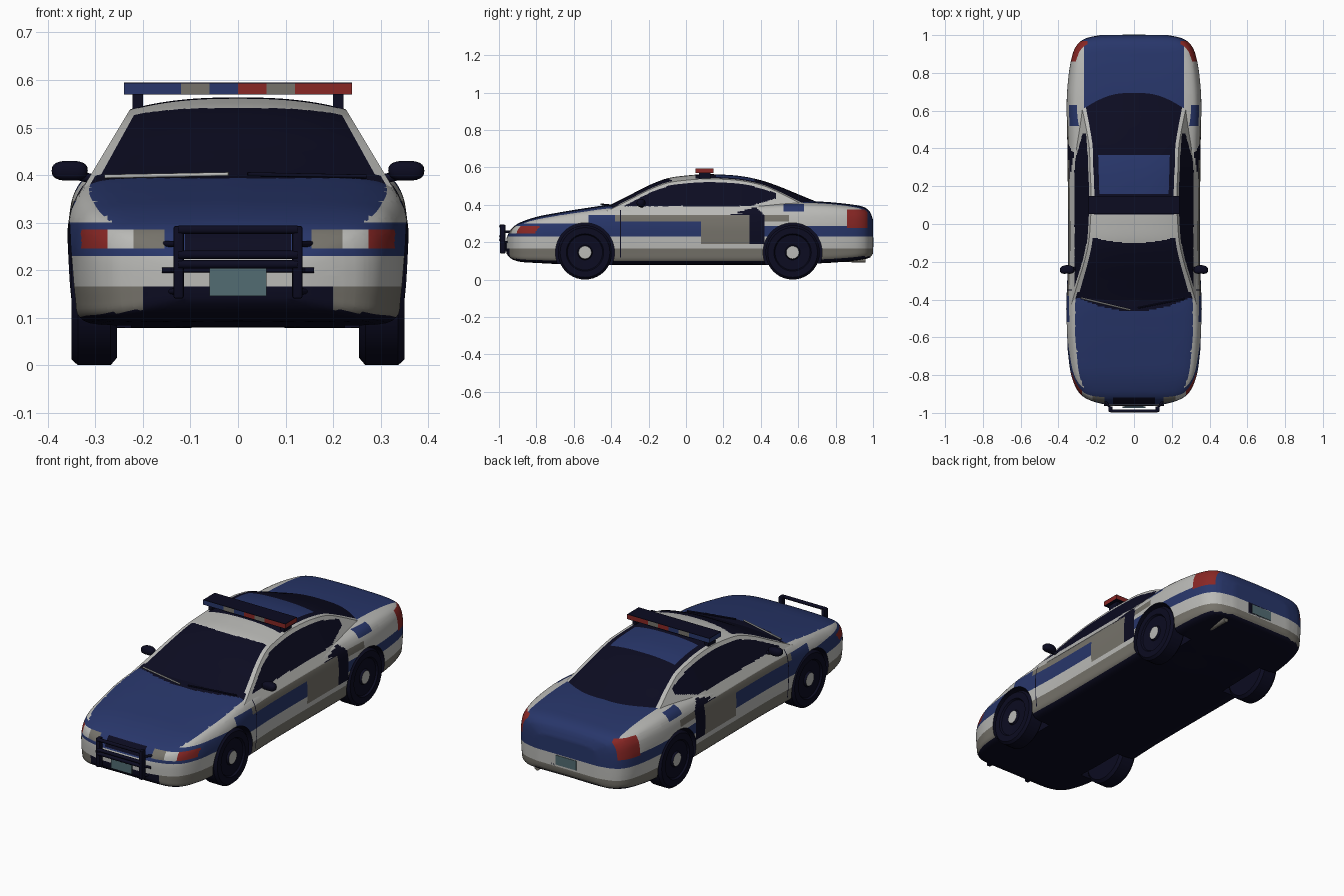
import bpy, bmesh, math
from mathutils import Vector, Matrix

if "Cube" in bpy.data.objects:
    bpy.data.objects.remove(bpy.data.objects["Cube"])

COLOURS = {"light_grey": (.49, .49, .47), "warm_grey": (.18, .17, .145), "blue": (.021, .037, .145),
           "dark_navy": (.0035, .0035, .015), "red": (.25, .02, .018), "plate_teal": (.085, .15, .17)}
MATS = []
for n, c in COLOURS.items():
    m = bpy.data.materials.new(n)
    m.diffuse_color = (*c, 1)
    m.use_nodes = True
    m.node_tree.nodes["Principled BSDF"].inputs["Base Color"].default_value = m.diffuse_color
    MATS.append(m)
LIGHT, GREY, BLUE, NAVY, RED, TEAL = range(6)


def finish(name, bm, rule=0, angle=35):
    """Turn a bmesh into an object, colouring faces by an index or a rule."""
    bmesh.ops.recalc_face_normals(bm, faces=bm.faces)
    for f in bm.faces:
        f.material_index = rule(f.calc_center_median(), f.normal) if callable(rule) else rule
    me = bpy.data.meshes.new(name)
    bm.to_mesh(me)
    bm.free()
    for m in MATS:
        me.materials.append(m)
    ob = bpy.data.objects.new(name, me)
    bpy.context.collection.objects.link(ob)
    if angle:
        smooth(ob, angle)
    return ob


def smooth(ob, angle):
    bpy.ops.object.select_all(action='DESELECT')
    ob.select_set(True)
    bpy.context.view_layer.objects.active = ob
    bpy.ops.object.shade_smooth_by_angle(angle=math.radians(angle))


def interp(tab, t):
    """Smooth interpolation of rows (t, a, b, ...)."""
    t = min(max(t, tab[0][0]), tab[-1][0])
    i = max(k for k in range(len(tab) - 1) if tab[k][0] <= t)
    p, q = tab[i], tab[i + 1]
    o, r = tab[max(i - 1, 0)], tab[min(i + 2, len(tab) - 1)]
    h = q[0] - p[0]
    s = (t - p[0]) / h
    out = []
    for k in range(1, len(p)):
        m0 = (q[k] - o[k]) / (q[0] - o[0]) * h
        m1 = (r[k] - p[k]) / (r[0] - p[0]) * h
        out.append((2*s**3 - 3*s*s + 1) * p[k] + (s**3 - 2*s*s + s) * m0
                   + (3*s*s - 2*s**3) * q[k] + (s**3 - s*s) * m1)
    return out


def loft(sections):
    """Skin half sections [(y, [(x, z)...])] that run from bottom centre to top centre."""
    bm = bmesh.new()
    rings = []
    for y, half in sections:
        ring = half + [(-x, z) for x, z in half[-2:0:-1]]
        rings.append([bm.verts.new((x, y, z)) for x, z in ring])
    n = len(rings[0])
    for a, b in zip(rings, rings[1:]):
        for j in range(n):
            bm.faces.new((a[j], a[(j+1) % n], b[(j+1) % n], b[j]))
    bm.faces.new(rings[0])
    bm.faces.new(rings[-1])
    return bm


def box(name, x, y, z, mat, bevel=0):
    bm = bmesh.new()
    bmesh.ops.create_cube(bm, size=1)
    for v in bm.verts:
        v.co = [r[0] + (c + .5) * (r[1] - r[0]) for c, r in zip(v.co, (x, y, z))]
    if bevel:
        bmesh.ops.bevel(bm, geom=bm.edges[:], offset=bevel, segments=2, affect='EDGES', profile=.5)
    return finish(name, bm, mat)


def rod(name, a, b, r, mat):
    a, b = Vector(a), Vector(b)
    bm = bmesh.new()
    rot = (b - a).to_track_quat('Z', 'Y').to_matrix().to_4x4()
    bmesh.ops.create_cone(bm, cap_ends=True, segments=12, radius1=r, radius2=r, depth=(b - a).length,
                          matrix=Matrix.Translation((a + b) / 2) @ rot)
    return finish(name, bm, mat)


# Body shell: y, half width, bottom, top
BODY = [(-.96, .13, .14, .22), (-.945, .20, .12, .255), (-.92, .26, .105, .285), (-.88, .30, .095, .308),
        (-.8, .332, .09, .335), (-.7, .347, .085, .355), (-.55, .36, .08, .38), (-.4, .357, .08, .40),
        (-.2, .35, .08, .405), (.1, .35, .08, .405), (.4, .352, .08, .412), (.6, .357, .085, .42),
        (.75, .35, .09, .415), (.88, .33, .10, .402), (.95, .30, .11, .388), (.985, .25, .12, .36),
        (1.0, .18, .14, .32)]
SECT = [(0, 0, 0), (.15, .8, 0), (.22, .95, .05), (.32, .985, .2), (.46, 1, .5), (.56, .995, .68),
        (.66, .96, .84), (.75, .87, .94), (.87, .6, .985), (1, 0, 1)]


def body_colour(c, n):
    x, y, z = abs(c.x), c.y, c.z
    w = interp(BODY, y)[0]
    if n.z < -.6:
        return NAVY
    if y < -.85 and x < .2 and .105 < z < .165 or y < -.9 and x < .112 and .237 < z < .285:
        return NAVY                                   # air intake and grille
    if y < -.74 and .245 < z < .285 and x > .155:     # headlamps and corner lamps
        if x < .275:
            return LIGHT if x > .22 else GREY
        if x < .33:
            return RED
    if .86 < y < .97 and .275 < z < .375 and x > .245:  # tail lamps
        return RED
    if abs(y + .35) < .0025 and z > .12:              # door seam
        return NAVY
    if y > -.46 + .8 * x * x and y < -.3 and x < .29 and n.z > .6:
        return NAVY                                   # cowl under the windscreen
    if .08 < y < .42 and z > .19 and n.z < .75:       # door panel and dark patch
        if z < .345:
            return NAVY if y > .34 else GREY
        if z < .345 + .28 * (y - .22) and z < .345 + .9 * (.42 - y):
            return NAVY
    if z < .165:
        return GREY
    if z < .23:
        return LIGHT
    if y < -.38:                                      # hood and front wings
        if x < .86 * w or y < -.87 or z < .30:
            return BLUE
        return BLUE if y > -.52 and z < .345 else LIGHT
    if y > .6 and n.z > .5 and x < .265 or y > .955:  # boot lid and tail
        return BLUE
    if .52 < y < .63 and .365 < z < .403 and x > .29:
        return BLUE
    if z < .31:
        return BLUE if y < .08 or z < .285 else LIGHT
    return GREY if z < .345 and y < .55 else LIGHT


ys = [-.96, -.953, -.945, -.935] + [-.925 + .0075 * i for i in range(253)] + [.972, .98, .985, .992, .997, 1.0]
secs = []
for y in ys:
    w, zb, zt = interp(BODY, y)
    secs.append((y, [(w * max(a, 0), zb + b * (zt - zb)) for a, b in (interp(SECT, j / 44) for j in range(45))]))
    secs[-1][1][0], secs[-1][1][-1] = (0, zb), (0, zt)
bm = loft(secs)
CUTS = ((2, (.165, .19, .23, .237, .245, .275, .285, .30, .31, .345, .365, .375, .403)),
        (1, (-.3525, -.3475, -.38, -.52, .08, .34, .42, .52, .55, .63, .86, .955, .97)),
        (0, (.112, .155, .2, .22, .245, .265, .275)))
for axis, vals in CUTS:                               # clean colour borders
    for v in vals + (tuple(-a for a in vals) if axis == 0 else ()):
        p, no = Vector((0, 0, 0)), Vector((0, 0, 0))
        p[axis], no[axis] = v, 1
        bmesh.ops.bisect_plane(bm, geom=bm.verts[:] + bm.edges[:] + bm.faces[:], plane_co=p, plane_no=no)
body = finish("body_shell", bm, body_colour, 0)

# Wheel arches cut out of the shell
WHEELS = [(s, y) for s in (-1, 1) for y in (-.54, .57)]
bm = bmesh.new()
for s, y in WHEELS:
    bmesh.ops.create_cone(bm, cap_ends=True, segments=48, radius1=.158, radius2=.158, depth=.3,
                          matrix=Matrix.Translation((s * .375, y, .145)) @ Matrix.Rotation(math.pi / 2, 4, 'Y'))
cutter = finish("arch_cutter", bm, NAVY, 0)
cutter.hide_render = True
mod = body.modifiers.new("arches", 'BOOLEAN')
mod.operation, mod.solver, mod.object = 'DIFFERENCE', 'EXACT', cutter
bpy.context.view_layer.objects.active = body
bpy.ops.object.modifier_apply(modifier=mod.name)
bpy.data.objects.remove(cutter)
smooth(body, 35)

# Cabin with glass
ROOF = [(-.44, .385), (-.4, .402), (-.3, .452), (-.2, .503), (-.1, .541), (0, .556), (.1, .563), (.2, .561),
        (.3, .552), (.4, .531), (.5, .497), (.6, .456), (.7, .415), (.76, .39)]


def roof(y):
    return interp(ROOF, y)[0]


def crown(y):
    return .025 + .1 * max(0, y - .42)


def wall(y, z):
    return .328 - .6 * (z - .37) - .1 * max(0, y - .3)


def cabin_colour(c, n):
    x, y, z = abs(c.x), c.y, c.z
    if abs(n.x) > .6:
        side = .392 + .3 * max(0, y - .34) < z < roof(y) - .043 and y < .48
        return NAVY if side else LIGHT
    if .16 < y < .365 and x < .187:
        return BLUE                                   # roof panel
    inside = x < wall(y, roof(y) - crown(y)) - .018
    return NAVY if inside and (y < -.1 + .6 * x * x or y > .05) else LIGHT


secs = []
for i in range(241):
    y = -.44 + .005 * i
    zr, k = roof(y), crown(y)
    ze = max(zr - k, .352)
    xe = wall(y, ze)
    half = [(0, .34), (.29, .34)]
    half += [(wall(y, z), z) for z in (.35 + (ze - .35) * j / 32 for j in range(33))]
    half += [(xe * (1 - j / 26), ze + (zr - ze) * (1 - (1 - j / 26) ** 2.5)) for j in range(1, 27)]
    secs.append((y, half))
finish("cabin", loft(secs), cabin_colour, 40)

# Wheels: turned profile of (radius, x)
TYRE = [(0, .255), (.13, .255), (.145, .268), (.145, .337), (.133, .35), (.1, .35), (.094, .341), (.04, .338),
        (.034, .348), (0, .349)]
for s, y in WHEELS:
    bm = bmesh.new()
    vs = [bm.verts.new((s * x, y, .145 + r)) for r, x in TYRE]
    es = [bm.edges.new(e) for e in zip(vs, vs[1:])]
    bmesh.ops.spin(bm, geom=vs + es, cent=(0, y, .145), axis=(1, 0, 0), angle=math.tau, steps=40)
    bmesh.ops.remove_doubles(bm, verts=bm.verts, dist=.0005)
    finish(("rear" if y > 0 else "front") + "_wheel", bm,
           lambda c, n, y=y: LIGHT if abs(c.x) > .342 and math.hypot(c.y - y, c.z - .145) < .036 else NAVY)

# Roof light bar
for x0, x1, m in ((-.24, -.12, BLUE), (-.12, -.06, GREY), (-.06, 0, BLUE), (0, .06, RED), (.06, .12, GREY),
                  (.12, .24, RED)):
    box("light_bar_lens", (x0, x1), (.052, .148), (.571, .593), m)
box("light_bar_cover", (-.24, .24), (.052, .148), (.593, .595), NAVY)
box("light_bar_base", (-.24, .24), (.052, .148), (.569, .571), NAVY)

for s in (-1, 1):
    box("light_bar_foot", sorted((s * .2, s * .222)), (.07, .13), (.53, .57), NAVY)
    # Door mirrors
    bm = bmesh.new()
    bmesh.ops.create_uvsphere(bm, u_segments=20, v_segments=12, radius=1)
    for v in bm.verts:
        q = [math.copysign(abs(c) ** .75, c) for c in v.co]
        v.co = (s * .354 + q[0] * .038, -.24 + q[1] * .023 - abs(q[0]) * .004, .409 + q[2] * .021)
    finish("door_mirror", bm, NAVY, 60)
    rod("mirror_arm", (s * .30, -.235, .39), (s * .34, -.24, .40), .01, NAVY)
    # Push bar uprights and arms
    box("push_bar_upright", sorted((s * .114, s * .136)), (-.995, -.965), (.14, .293), NAVY, .005)
    for z in (.155, .2, .255):
        rod("push_bar_arm", (s * .125, -.975, z), (s * .155, -.935, z), .006, NAVY)
for z in (.285, .232, .212):
    rod("push_bar_rail", (-.125, -.99, z), (.125, -.99, z), .009, NAVY)
rod("bumper_strip", (-.16, -.957, .2), (.16, -.957, .2), .006, NAVY)

# Plates, exhaust, wipers
box("front_plate", (-.06, .06), (-.975, -.967), (.145, .205), TEAL)
box("front_plate_mount", (-.05, .05), (-.968, -.955), (.15, .2), NAVY)
box("rear_plate_frame", (-.085, .085), (.99, 1.0), (.168, .232), NAVY)
box("rear_plate", (-.06, .06), (.995, 1.003), (.175, .225), TEAL)
rod("exhaust", (.2, .84, .108), (.2, .96, .104), .014, GREY)
rod("wiper", (-.28, -.392, .397), (-.02, -.455, .402), .004, LIGHT)
rod("wiper", (.02, -.445, .402), (.27, -.395, .397), .004, NAVY)
